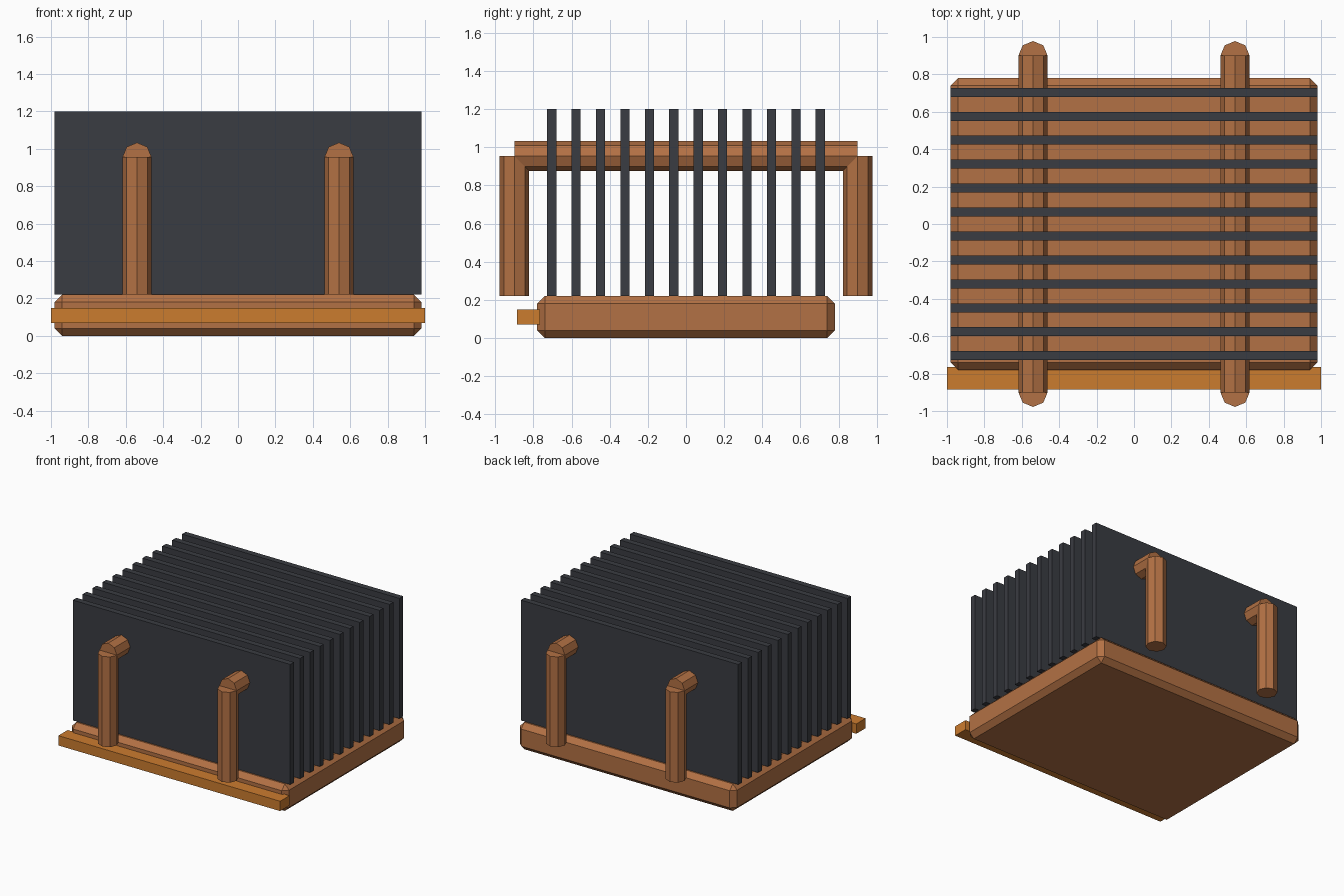
import bpy, math

if "Cube" in bpy.data.objects:
    bpy.data.objects.remove(bpy.data.objects["Cube"])


def material(name, rgb):
    m = bpy.data.materials.new(name)
    m.diffuse_color = (*rgb, 1.0)
    m.use_nodes = True
    m.node_tree.nodes["Principled BSDF"].inputs["Base Color"].default_value = m.diffuse_color
    return m


COPPER = material("copper", (0.45, 0.165, 0.058))
ORANGE = material("orange_trim", (0.60, 0.20, 0.028))
DARK = material("dark_metal", (0.042, 0.045, 0.054))


def finish(name, mat):
    ob = bpy.context.object
    ob.name = name
    ob.data.name = name
    ob.data.materials.append(mat)
    return ob


def box(name, size, loc, mat, chamfer=0.0):
    bpy.ops.mesh.primitive_cube_add(size=1, location=loc)
    ob = finish(name, mat)
    ob.scale = size
    bpy.ops.object.transform_apply(location=False, rotation=False, scale=True)
    if chamfer:
        mod = ob.modifiers.new("chamfer", 'BEVEL')
        mod.width = chamfer
        mod.segments = 1
        mod.limit_method = 'NONE'
    return ob


def pipe(name, length, loc, rot=(0, 0, 0)):
    bpy.ops.mesh.primitive_cylinder_add(vertices=8, radius=0.078, depth=length,
                                        location=loc, rotation=rot)
    return finish(name, COPPER)


# Chamfered base block and the trim bar along its front
box("base_block", (1.96, 1.56, 0.22), (0, 0, 0.11), COPPER, chamfer=0.04)
box("front_trim_bar", (2.0, 0.12, 0.08), (0, -0.825, 0.11), ORANGE)

# Row of cooling fins
FINS = 12
for i in range(FINS):
    y = -0.704 + 1.408 * i / (FINS - 1)
    box(f"fin_{i + 1:02d}", (1.96, 0.048, 0.98), (0, y, 0.71), DARK)

# Two heat pipes: a horizontal run through the fins with a leg at each end
for side, x in (("left", -0.54), ("right", 0.54)):
    pipe(f"{side}_pipe_run", 1.80, (x, 0, 0.955), (math.pi / 2, 0, 0))
    for end, y in (("front", -0.90), ("back", 0.90)):
        pipe(f"{side}_{end}_pipe_leg", 0.735, (x, y, 0.22 + 0.735 / 2))
